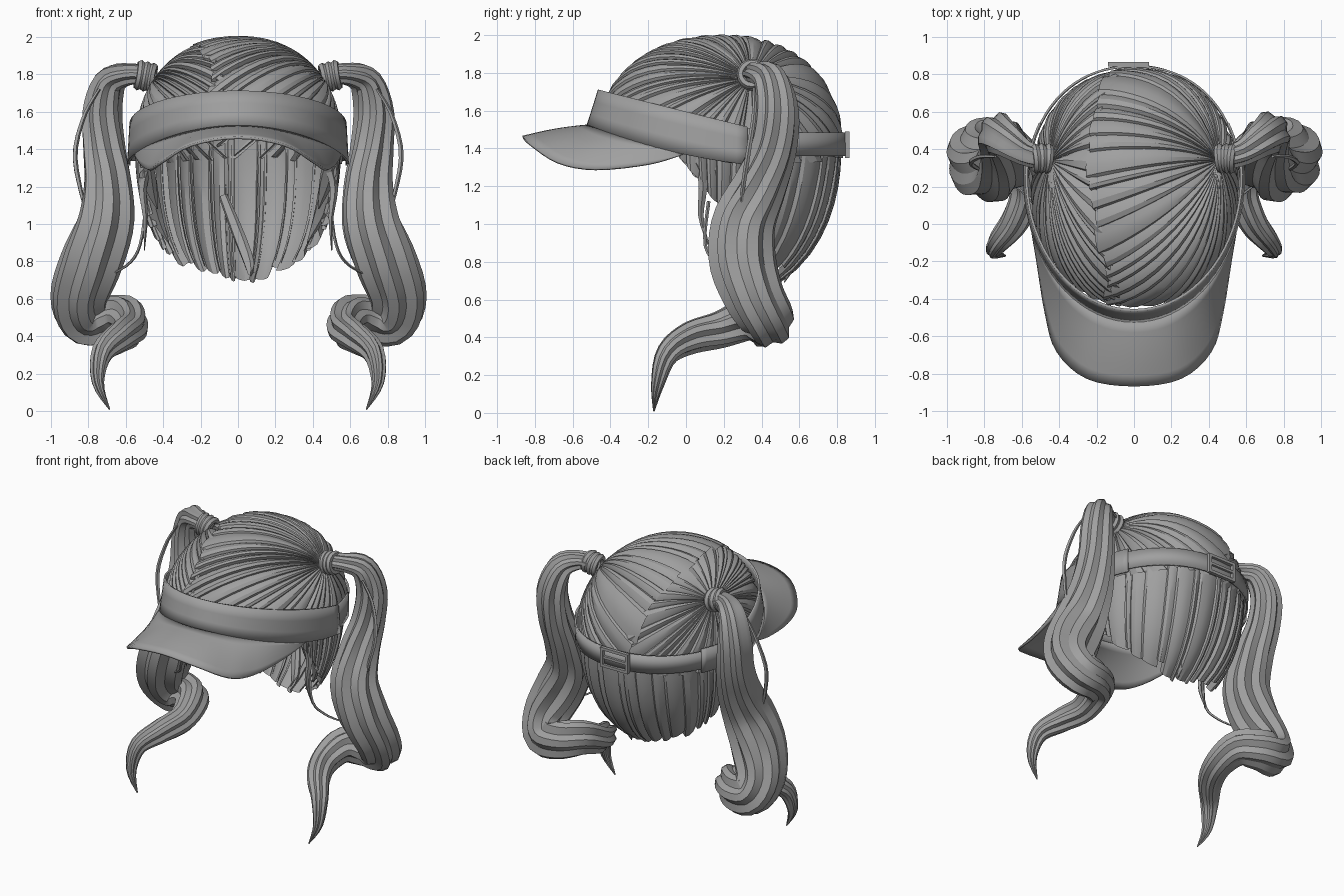
import bpy, math, random
from mathutils import Vector

if "Cube" in bpy.data.objects:
    bpy.data.objects.remove(bpy.data.objects["Cube"])

random.seed(4)
GREY = bpy.data.materials.new("plain grey")
GREY.diffuse_color = (0.35, 0.35, 0.35, 1)
GREY.use_nodes = True
GREY.node_tree.nodes["Principled BSDF"].inputs["Base Color"].default_value = GREY.diffuse_color
CENTRE = Vector((0, 0.2, 1.4))


def add_mesh(name, verts, faces, angle=30, thick=0):
    me = bpy.data.meshes.new(name)
    me.from_pydata([tuple(v) for v in verts], [], faces)
    me.materials.append(GREY)
    ob = bpy.data.objects.new(name, me)
    bpy.context.collection.objects.link(ob)
    bpy.ops.object.select_all(action='DESELECT')
    ob.select_set(True)
    bpy.context.view_layer.objects.active = ob
    bpy.ops.object.shade_smooth_by_angle(angle=math.radians(angle))
    if thick:
        m = ob.modifiers.new("thickness", 'SOLIDIFY')
        m.thickness, m.offset = thick, 0
    return ob


def grid_faces(rows, cols, wrap=False):
    n = cols if wrap else cols - 1
    return [(r * cols + c, r * cols + (c + 1) % cols,
             (r + 1) * cols + (c + 1) % cols, (r + 1) * cols + c)
            for r in range(rows - 1) for c in range(n)]


def spline(pts, u, closed=False):
    """Catmull-Rom point at u in 0..1; works on tuples of any length."""
    n = len(pts)
    f = u * (n if closed else n - 1)
    i = math.floor(f) if closed else max(0, min(int(f), n - 2))
    t = f - i
    g = (lambda k: pts[k % n]) if closed else (lambda k: pts[max(0, min(n - 1, k))])
    return [0.5 * (2 * b + (c - a) * t + (2 * a - 5 * b + 4 * c - d) * t * t
                   + (3 * b - a - 3 * c + d) * t ** 3)
            for a, b, c, d in zip(g(i - 1), g(i), g(i + 1), g(i + 2))]


def shell(d, off=0.0):
    """Point on the rounded head shape in direction d."""
    d = d.normalized()
    r = (0.555, 0.63 if d.y > 0 else 0.68, 0.6 if d.z > 0 else 0.8)
    e = 2.2 if d.z > 0 else 2.12
    k = sum(abs(a / b) ** e for a, b in zip(d, r)) ** (-1 / e)
    return CENTRE + d * (k + off)


def tube(name, path, steps, sides, ridge=0.0, twist=0.0, flat=1.0):
    """Tapered lock along (x, y, z, radius) points with a grooved section."""
    pts = [spline(path, i / (steps - 1)) for i in range(steps)]
    pos = [Vector(p[:3]) for p in pts]
    groove = [1 - ridge * (k % 3 == 0) - ridge * 0.5 * random.random() for k in range(sides)]
    verts, normal, last = [], None, None
    for i, p in enumerate(pos):
        tan = (pos[min(i + 1, steps - 1)] - pos[max(i - 1, 0)]).normalized()
        if normal is None:
            normal = tan.cross(Vector((0, 1, 0))).normalized()
        else:
            normal = last.rotation_difference(tan) @ normal
        last = tan
        side = tan.cross(normal)
        for k in range(sides):
            a = 2 * math.pi * k / sides + twist * i / (steps - 1)
            rad = max(pts[i][3], 0.002) * groove[k]
            verts.append(p + normal * math.cos(a) * rad + side * math.sin(a) * rad * flat)
    faces = grid_faces(steps, sides, True)
    faces += [tuple(range(sides))[::-1], tuple(range((steps - 1) * sides, steps * sides))]
    return add_mesh(name, verts, faces, 28)


def strands(name, start, end, closed, count, rows, lift, reach, first=0.0, flip=False):
    """Ridged strands sweeping over the head from start(u) to end(u)."""
    cuts = [(i + random.uniform(-0.38, 0.38)) / count for i in range(count)] + [1.0]
    if closed:
        cuts[-1] = cuts[0] + 1
    else:
        cuts[0] = 0.0
    verts, faces = [], []
    for a, b in zip(cuts, cuts[1:]):
        far, depth, base = random.uniform(*reach), random.uniform(0.5, 1.1), len(verts)
        for r in range(rows):
            t = first + (far - first) * r / (rows - 1)
            # cross-section: steep edge, crown, long slope tucked under the next
            for f, h in ((-0.12, -0.045), (0.08, -0.006), (0.4, 0.0), (0.75, -0.012), (1.08, -0.035)):
                u = a + (b - a) * f
                u = u % 1 if closed else min(max(u, 0), 1)
                d = start(u).slerp(end(u), t)
                verts.append(shell(d, h * depth * min(1, 0.25 + 2 * t) + lift))
        faces += [tuple(base + k for k in q) for q in grid_faces(rows, 5)]
    add_mesh(name, verts, [q[::-1] for q in faces] if flip else faces, 24)


def toward(pts, closed):
    return lambda u: (Vector(spline(pts, u, closed)) - CENTRE).normalized()


# Upper hair: each half is a fan of strands gathered at its tie
PARTING = [(-0.1, -0.45, 1.66), (-0.12, -0.3, 1.85), (-0.17, -0.1, 1.93), (-0.22, 0.2, 1.97),
           (-0.21, 0.5, 1.9), (-0.16, 0.72, 1.75), (-0.06, 0.83, 1.4)]
HAIRLINE = [(0.28, 0.75, 1.36), (0.48, 0.5, 1.34), (0.55, 0.22, 1.34), (0.53, 0, 1.44),
            (0.46, -0.2, 1.58), (0.28, -0.4, 1.64)]
for s, label, lift in ((1, "right", 0.004), (-1, "left", -0.004)):
    border = PARTING + [(s * x, y, z) for x, y, z in HAIRLINE]
    tie = (Vector((s * 0.49, 0.35, 1.8)) - CENTRE).normalized()
    strands("hair_fan_" + label, lambda u: tie, toward(border, True), True, 36, 13, lift,
            (1.01, 1.05), 0.03, s > 0)

# Lower hair: hangs from strap height and draws in at the nape
TOP = [(0.54, -0.06, 1.46), (0.55, 0.1, 1.46), (0.54, 0.3, 1.46), (0.46, 0.57, 1.46),
       (0.25, 0.76, 1.46), (0, 0.83, 1.46)]
HEM = [(0.51, -0.04, 1.36), (0.48, 0.12, 1.2), (0.45, 0.26, 1.02), (0.36, 0.42, 0.86),
       (0.18, 0.52, 0.74), (0.0, 0.55, 0.68)]
TOP, HEM = [p + [(-x, y, z) for x, y, z in p[-2::-1]] for p in (TOP, HEM)]
strands("lower_hair", toward(TOP, False), toward(HEM, False), False, 30, 10, -0.006,
        (0.97, 1.08), 0.0, True)


# Visor band, tilted down towards the sides
def band_point(theta, v):
    """v = 0 on the lower edge, 1 on the upper edge."""
    y = 0.25 - (0.77 - 0.06 * v) * math.cos(theta)
    x = (0.585 - 0.012 * v) * math.sin(theta)
    t = y + 0.52
    low = 1.52 - 0.375 * t + 0.155 * t * t
    high = 1.71 - 0.25 * (y + 0.46)
    return Vector((x, y, low + (high - low) * v))


N = 41
verts = [band_point(math.radians(-96 + 192 * i / (N - 1)), j / 3) for j in range(4) for i in range(N)]
add_mesh("visor_band", verts, grid_faces(4, N), 40, 0.014)

# Curved brim spanning from the band's lower edge to its rounded outline
EDGE = [(0.545, -0.02, 1.365), (0.515, -0.2, 1.315), (0.47, -0.48, 1.288), (0.41, -0.68, 1.325),
        (0.25, -0.825, 1.42), (0, -0.865, 1.46)]
EDGE += [(-x, y, z) for x, y, z in EDGE[-2::-1]]
verts = []
for j in range(7):
    v = j / 6
    for i in range(N):
        u = i / (N - 1)
        p = band_point(math.radians(70 - 140 * u), 0.0).lerp(Vector(spline(EDGE, u)), v)
        p.z += 0.008 * math.sin(math.pi * v) * math.sin(math.pi * u)
        verts.append(p)
add_mesh("visor_brim", verts, grid_faces(7, N), 40, 0.014)


# Strap around the back, with wider side tabs
def strap(name, a0, a1, z0, z1, off, n=25):
    vs = []
    for z in (z0, z1):
        for i in range(n):
            a = math.radians(a0 + (a1 - a0) * i / (n - 1))
            p = shell(Vector((0.56 * math.cos(a), 0.63 * math.sin(a), z - 1.4)), off)
            vs.append(Vector((p.x, p.y, z)))
    add_mesh(name, vs, grid_faces(2, n), 40, 0.012)


strap("back_strap", 8, 172, 1.36, 1.485, 0.014, 41)
for label, a in (("right", 5), ("left", 149)):
    strap("strap_tab_" + label, a, a + 26, 1.335, 1.505, 0.021, 9)


def box(name, centre, size):
    bpy.ops.mesh.primitive_cube_add(size=1, location=centre)
    ob = bpy.context.object
    ob.name, ob.scale = name, size
    ob.data.materials.append(GREY)


# Buckle frame and prong
for x in (-0.13, 0.07):
    box("buckle_side", (x, 0.853, 1.42), (0.02, 0.024, 0.14))
for z in (1.36, 1.48):
    box("buckle_bar", (-0.03, 0.853, z), (0.22, 0.024, 0.02))
box("buckle_prong", (-0.03, 0.856, 1.42), (0.19, 0.016, 0.018))

# Tails, ties and loose wisps on both sides
TAIL = [(0.47, 0.35, 1.79, 0.06), (0.58, 0.38, 1.80, 0.065), (0.68, 0.45, 1.76, 0.09),
        (0.725, 0.485, 1.6, 0.11), (0.715, 0.465, 1.4, 0.12), (0.695, 0.39, 1.2, 0.14),
        (0.71, 0.305, 1.0, 0.165), (0.785, 0.30, 0.8, 0.175), (0.85, 0.36, 0.62, 0.16),
        (0.82, 0.43, 0.5, 0.145), (0.71, 0.43, 0.49, 0.13), (0.60, 0.34, 0.50, 0.115),
        (0.57, 0.18, 0.44, 0.095), (0.63, 0.02, 0.395, 0.083), (0.725, -0.10, 0.31, 0.06),
        (0.745, -0.15, 0.15, 0.034), (0.685, -0.17, 0.01, 0.004)]
OUTER = [(0.74, 0.36, 1.72, 0.008), (0.82, 0.36, 1.58, 0.012), (0.87, 0.33, 1.38, 0.014),
         (0.84, 0.3, 1.18, 0.012), (0.79, 0.28, 1.0, 0.006)]
SIDE = [(0.47, 0.08, 1.35, 0.03), (0.51, 0.09, 1.2, 0.024), (0.495, 0.08, 1.03, 0.014),
        (0.5, 0.13, 0.86, 0.003)]
CURL = [(0.49, 0.12, 1.12, 0.01), (0.52, 0.1, 0.9, 0.009), (0.58, 0.16, 0.79, 0.008),
        (0.7, 0.25, 0.72, 0.005)]
LOCK_A = [(0.5, 0.02, 1.38, 0.04), (0.47, 0.13, 1.22, 0.045), (0.43, 0.2, 1.08, 0.004)]
LOCK_B = [(0.49, 0.15, 1.3, 0.05), (0.45, 0.27, 1.08, 0.05), (0.37, 0.33, 0.9, 0.004)]
for s, label in ((1, "right"), (-1, "left")):
    def flip(path):
        return [(s * x, y, z, r) for x, y, z, r in path]
    tube("tail_" + label, flip(TAIL), 64, 18, 0.2, s * 2.2, 1.1)
    tube("outer_wisp_" + label, flip(OUTER), 14, 5)
    tube("side_wisp_" + label, flip(SIDE), 12, 5)
    tube("curl_wisp_" + label, flip(CURL), 12, 5)
    tube("side_lock_a_" + label, flip(LOCK_A), 9, 6, 0.15, 0.5, 0.6)
    tube("side_lock_b_" + label, flip(LOCK_B), 9, 6, 0.15, 0.5, 0.6)
    for k in range(3):
        bpy.ops.mesh.primitive_torus_add(
            major_radius=0.06, minor_radius=0.022, major_segments=16, minor_segments=6,
            location=(s * (0.46 + 0.033 * k), 0.35, 1.78 + 0.007 * k),
            rotation=(0.1 * (k - 1), math.radians(80 * s), 0))
        ring = bpy.context.object
        ring.name = "tie_ring_" + label
        ring.data.materials.append(GREY)
        bpy.ops.object.shade_smooth_by_angle(angle=math.radians(40))

# Slanted lock at the nape
NAPE = [(-0.08, 0.74, 1.15, 0.03), (0.0, 0.66, 0.95, 0.04), (0.06, 0.57, 0.79, 0.035),
        (0.07, 0.52, 0.69, 0.004)]
tube("nape_lock", NAPE, 10, 6, 0.15, 0.4, 0.6)
